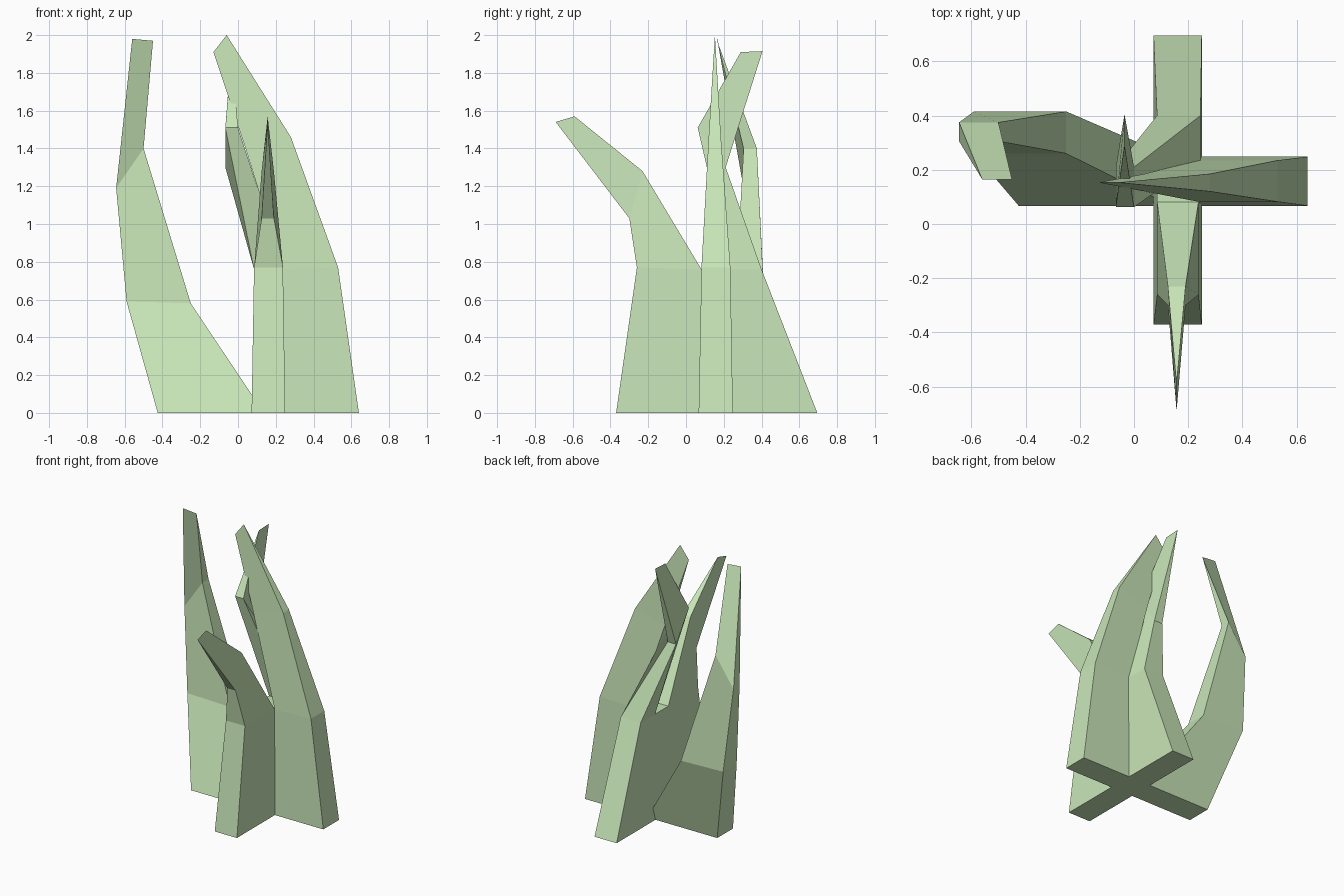
import bpy, bmesh

if "Cube" in bpy.data.objects:
    bpy.data.objects.remove(bpy.data.objects["Cube"])

green = bpy.data.materials.new("leaf_green")
green.diffuse_color = (0.58, 0.79, 0.48, 1)
green.use_nodes = True
green.node_tree.nodes["Principled BSDF"].inputs["Base Color"].default_value = green.diffuse_color


def make(name, bm):
    bmesh.ops.remove_doubles(bm, verts=bm.verts[:], dist=0.0005)
    bmesh.ops.recalc_face_normals(bm, faces=bm.faces[:])
    me = bpy.data.meshes.new(name)
    bm.to_mesh(me)
    bm.free()
    me.materials.append(green)
    ob = bpy.data.objects.new(name, me)
    bpy.context.collection.objects.link(ob)


def leaf(name, axis, sections, open_root=True):
    """Loft sections of (outer u, z), (inner u, z), (side low, side high); u runs along axis."""
    bm = bmesh.new()
    rings = []
    for (uo, zo), (ui, zi), (lo, hi) in sections:
        pts = [(uo, lo, zo), (uo, hi, zo), (ui, hi, zi), (ui, lo, zi)]
        if axis == "y":
            pts = [(b, a, z) for a, b, z in pts]
        rings.append([bm.verts.new(p) for p in pts])
    bm.faces.new(rings[0])
    bm.faces.new(rings[-1])
    for n, (r, s) in enumerate(zip(rings, rings[1:])):
        for i in range(4):
            # the root of the leaf is open where it joins the core
            if open_root and n == 0 and i == 2:
                continue
            j = (i + 1) % 4
            bm.faces.new((r[i], r[j], s[j], s[i]))
    make(name, bm)


# Right leaf, curving in over the centre
leaf("right_leaf", "x", [
    ((0.64, 0), (0.25, 0), (0.067, 0.248)),
    ((0.53, 0.77), (0.238, 0.76), (0.082, 0.235)),
    ((0.28, 1.46), (0.04, 1.40), (0.12, 0.185)),
    ((-0.06, 2.0), (-0.13, 1.91), (0.153, 0.153))])

# Front leaf, bending outward
leaf("front_leaf", "y", [
    ((-0.37, 0), (0.067, 0), (0.072, 0.25)),
    ((-0.26, 0.77), (0.082, 0.76), (0.085, 0.238)),
    ((-0.30, 1.03), (-0.23, 1.28), (0.125, 0.19)),
    ((-0.69, 1.54), (-0.59, 1.57), (0.157, 0.157))])

# Back leaf, leaning in and then curling back
leaf("back_leaf", "y", [
    ((0.695, 0), (0.248, 0), (0.072, 0.25)),
    ((0.40, 0.76), (0.235, 0.76), (0.085, 0.245)),
    ((0.21, 1.30), (0.062, 1.51), (-0.067, 0.0)),
    ((0.405, 1.915), (0.29, 1.91), (-0.035, -0.035))])

# Left leaf, low at the root and sweeping out
leaf("left_leaf", "x", [
    ((-0.425, 0), (0.137, 0), (0.067, 0.248)),
    ((-0.59, 0.59), (-0.25, 0.58), (0.26, 0.415)),
    ((-0.645, 1.19), (-0.50, 1.40), (0.305, 0.375)),
    ((-0.56, 1.98), (-0.45, 1.97), (0.165, 0.165))], open_root=False)

# Core column between the leaves: base, top and its exposed left side
bm = bmesh.new()
b = [bm.verts.new(p) for p in
     [(0.072, 0.067, 0), (0.25, 0.067, 0), (0.25, 0.248, 0), (0.072, 0.248, 0)]]
t = [bm.verts.new(p) for p in
     [(0.085, 0.082, 0.76), (0.238, 0.082, 0.76), (0.238, 0.235, 0.76), (0.085, 0.235, 0.76)]]
bm.faces.new(b[::-1])
bm.faces.new(t)
bm.faces.new((b[3], b[0], t[0], t[3]))
make("core", bm)
